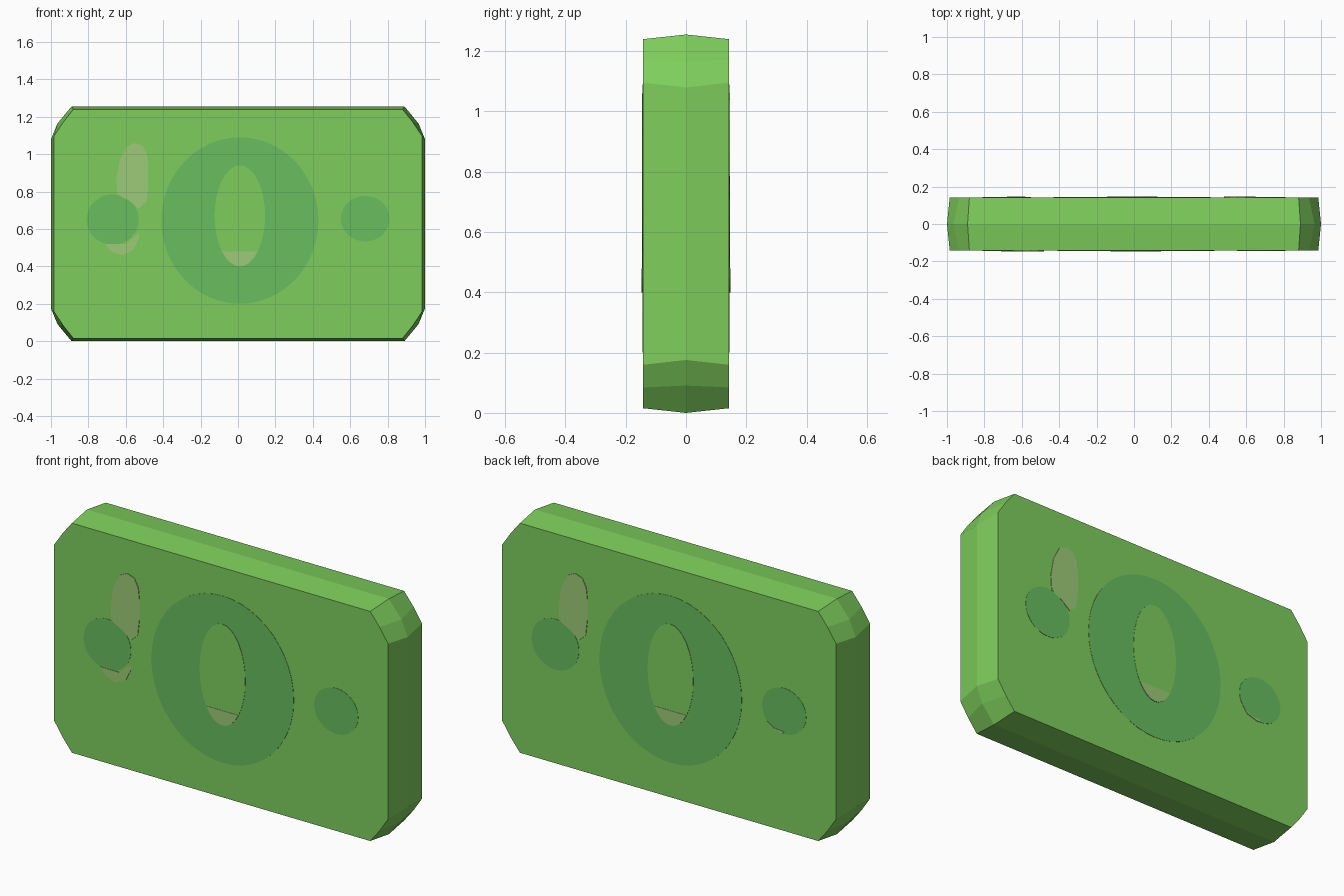
import bpy, bmesh, math

if "Cube" in bpy.data.objects:
    bpy.data.objects.remove(bpy.data.objects["Cube"])


def linear(c):
    c /= 255
    return c / 12.92 if c <= 0.04045 else ((c + 0.055) / 1.055) ** 2.4


def material(name, r, g, b):
    m = bpy.data.materials.new(name)
    m.diffuse_color = (linear(r), linear(g), linear(b), 1)
    m.use_nodes = True
    m.node_tree.nodes["Principled BSDF"].inputs["Base Color"].default_value = m.diffuse_color
    return m


LIGHT = material("light green", 126, 206, 92)
DARK = material("medium green", 105, 189, 95)
PALE = material("pale olive", 157, 203, 120)
FACE_Y = 0.143


def finish(name, bm, mat):
    bmesh.ops.recalc_face_normals(bm, faces=bm.faces)
    mesh = bpy.data.meshes.new(name)
    bm.to_mesh(mesh)
    bm.free()
    mesh.materials.append(mat)
    obj = bpy.data.objects.new(name, mesh)
    bpy.context.collection.objects.link(obj)
    return obj


def outline(corner):
    """Mirror one upper right corner (x, z from centre) into a full ring."""
    tr = corner
    br = [(x, -z) for x, z in reversed(corner)]
    bl = [(-x, -z) for x, z in corner]
    tl = [(-x, z) for x, z in reversed(corner)]
    return tr + br + bl + tl


# Slab: three rings, the middle one slightly larger
MID_Z = 0.6275
face_ring = outline([(0.88, 0.612), (0.935, 0.543), (0.985, 0.468)])
mid_ring = outline([(0.89, MID_Z), (0.965, 0.537), (1.0, 0.452)])
bm = bmesh.new()
rings = [[bm.verts.new((x, y, z + MID_Z)) for x, z in ring]
         for ring, y in ((face_ring, -FACE_Y), (mid_ring, 0), (face_ring, FACE_Y))]
n = len(face_ring)
for a, b in zip(rings, rings[1:]):
    for i in range(n):
        j = (i + 1) % n
        bm.faces.new((a[i], a[j], b[j], b[i]))
bm.faces.new(rings[0])
bm.faces.new(rings[2])
finish("note_slab", bm, LIGHT)


def ellipse(cx, cz, rx, rz, count=32):
    return [(cx + rx * math.cos(2 * math.pi * i / count),
             cz + rz * math.sin(2 * math.pi * i / count)) for i in range(count)]


def plate(name, points, mat, layer, side):
    """Thin painted plate; side 1 is the front, -1 the back (half turn about z)."""
    bm = bmesh.new()
    inner, outer = FACE_Y - 0.001, FACE_Y + 0.0015 * layer
    low = [bm.verts.new((side * x, -side * inner, z)) for x, z in points]
    top = [bm.verts.new((side * x, -side * outer, z)) for x, z in points]
    bm.faces.new(low)
    bm.faces.new(top)
    for i in range(len(points)):
        j = (i + 1) % len(points)
        bm.faces.new((low[i], low[j], top[j], top[i]))
    finish(name, bm, mat)


# Pale patches
upper_patch = [(-0.55, 1.06), (-0.595, 1.04), (-0.632, 0.97), (-0.65, 0.87),
               (-0.645, 0.785), (-0.58, 0.75), (-0.53, 0.71), (-0.49, 0.745),
               (-0.48, 0.83), (-0.48, 0.94), (-0.487, 1.0), (-0.51, 1.045)]
lower_patch = [(-0.71, 0.52), (-0.60, 0.52), (-0.53, 0.58), (-0.53, 0.55),
               (-0.56, 0.49), (-0.62, 0.46), (-0.68, 0.48)]
right_patch = [(0.58, 0.575), (0.62, 0.55), (0.68, 0.545), (0.67, 0.53), (0.60, 0.55)]

# Plain central oval standing in for the printed sign, with a pale lower end
oval = ellipse(0.01, 0.67, 0.135, 0.27)
oval_end = [p for p in oval if p[1] < 0.51]

# Painted details on both faces
for side, label in ((1, "front"), (-1, "back")):
    plate(label + "_medallion", ellipse(0.01, 0.645, 0.42, 0.445, 48), DARK, 1, side)
    plate(label + "_left_dot", ellipse(-0.67, 0.65, 0.14, 0.135), DARK, 1, side)
    plate(label + "_right_dot", ellipse(0.68, 0.655, 0.13, 0.122), DARK, 1, side)
    plate(label + "_center_oval", oval, LIGHT, 2, side)
    plate(label + "_oval_end", oval_end, PALE, 3, side)
    plate(label + "_upper_patch", upper_patch, PALE, 2, side)
plate("front_lower_patch", lower_patch, PALE, 2, 1)
plate("back_right_patch", right_patch, PALE, 2, -1)
